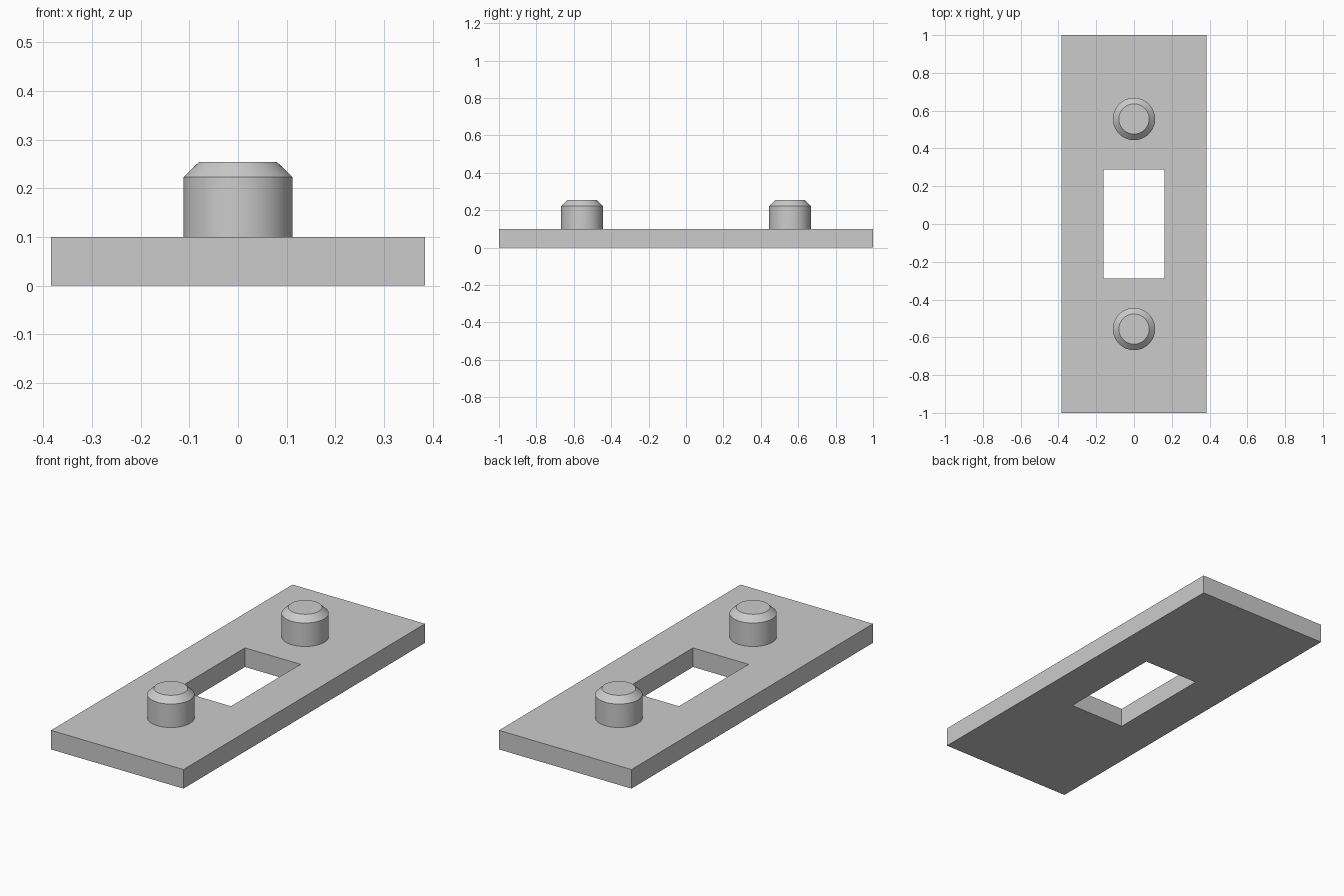
import bpy, bmesh, math

cube = bpy.data.objects.get("Cube")
if cube:
    bpy.data.objects.remove(cube, do_unlink=True)

GREY = (0.6, 0.6, 0.6, 1.0)
metal = bpy.data.materials.new("plain grey")
metal.use_nodes = True
metal.diffuse_color = GREY
metal.node_tree.nodes["Principled BSDF"].inputs["Base Color"].default_value = GREY


def rectangle(hx, hy, z):
    return [(-hx, -hy, z), (hx, -hy, z), (hx, hy, z), (-hx, hy, z)]


def circle(radius, z, sides=64):
    return [(radius * math.cos(2 * math.pi * i / sides),
             radius * math.sin(2 * math.pi * i / sides), z) for i in range(sides)]


def loft(name, rings, location=(0, 0, 0), closed=False, smooth=False):
    """Join matching rings with quads; either loop back to the first or cap the last."""
    bm = bmesh.new()
    loops = [[bm.verts.new(p) for p in ring] for ring in rings]
    pairs = list(zip(loops, loops[1:]))
    if closed:
        pairs.append((loops[-1], loops[0]))
    else:
        bm.faces.new(loops[-1])
    for a, b in pairs:
        n = len(a)
        for i in range(n):
            j = (i + 1) % n
            bm.faces.new((a[i], a[j], b[j], b[i]))
    mesh = bpy.data.meshes.new(name)
    bm.to_mesh(mesh)
    bm.free()
    mesh.materials.append(metal)
    obj = bpy.data.objects.new(name, mesh)
    obj.location = location
    bpy.context.collection.objects.link(obj)
    if smooth:
        bpy.ops.object.select_all(action='DESELECT')
        obj.select_set(True)
        bpy.context.view_layer.objects.active = obj
        bpy.ops.object.shade_smooth_by_angle(angle=math.radians(30))
    return obj


# Flat plate with a rectangular window through it
THICK = 0.1
OUTER, INNER = (0.384, 1.0), (0.161, 0.288)
loft("base_plate", [rectangle(*OUTER, 0), rectangle(*OUTER, THICK),
                    rectangle(*INNER, THICK), rectangle(*INNER, 0)], closed=True)

# Round pegs with chamfered tops, one towards each end
for name, y in (("front_peg", -0.556), ("back_peg", 0.556)):
    loft(name, [circle(0.112, THICK), circle(0.112, 0.223), circle(0.08, 0.254)],
         location=(0, y, 0), smooth=True)
